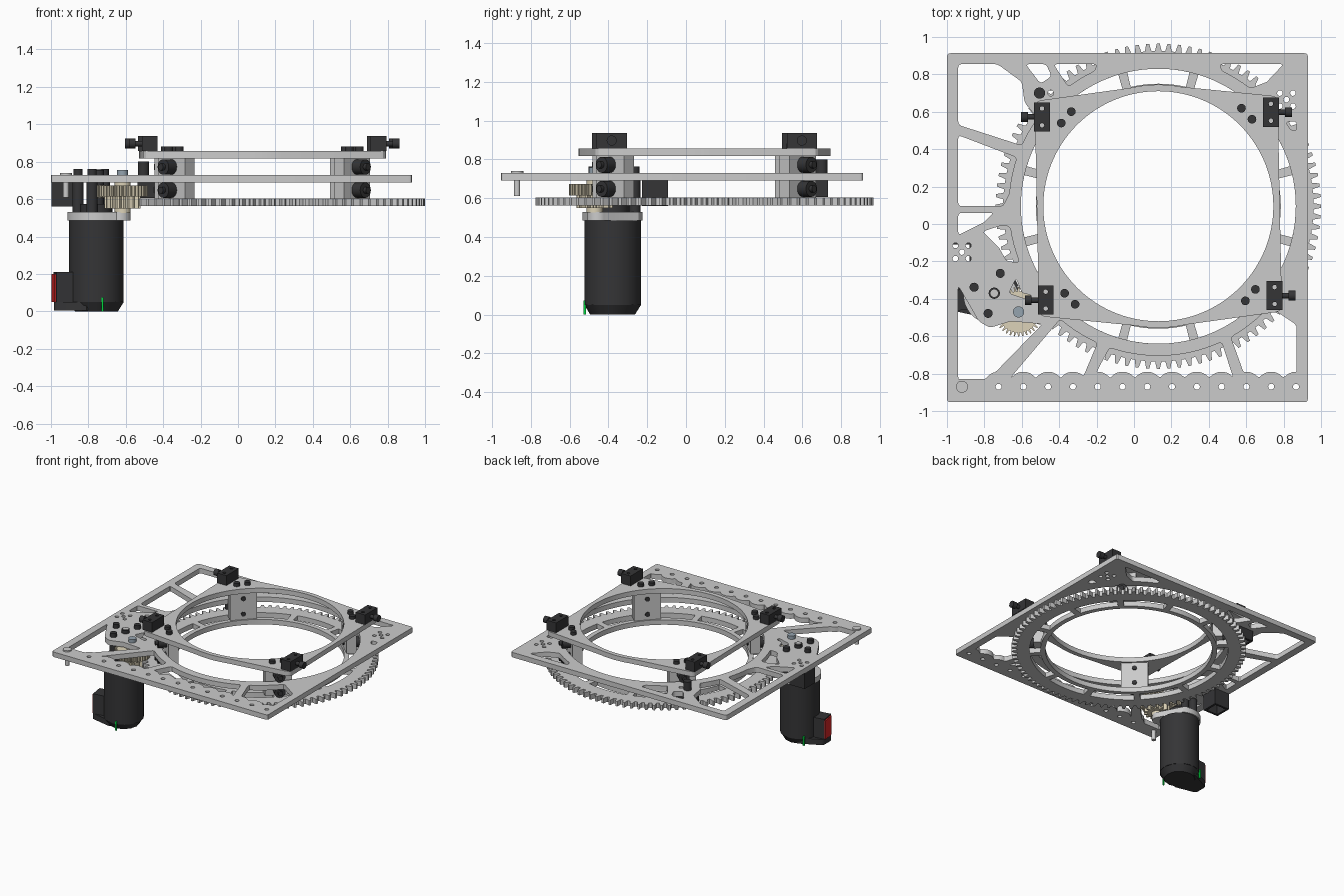
import bpy, bmesh
from math import sin, cos, radians, pi, sqrt
from mathutils import Vector, Matrix

if "Cube" in bpy.data.objects:
    bpy.data.objects.remove(bpy.data.objects["Cube"])

C = Vector((0.13, 0.095))          # axis of the turntable
TILT = 0.02                        # slight rotation of the upper turntable


def material(name, rgb):
    m = bpy.data.materials.new(name)
    m.diffuse_color = (*rgb, 1)
    m.use_nodes = True
    m.node_tree.nodes["Principled BSDF"].inputs["Base Color"].default_value = m.diffuse_color
    return m


BLACK = material("black", (0.035, 0.035, 0.037))
CREAM = material("cream", (0.72, 0.65, 0.48))
RED = material("red", (0.7, 0.02, 0.02))
GREEN = material("green", (0.0, 0.7, 0.05))
STEEL = material("blue_steel", (0.3, 0.37, 0.43))
LIGHT = material("light_grey", (0.62, 0.62, 0.62))


def add(name, mesh, mat=None):
    o = bpy.data.objects.new(name, mesh)
    bpy.context.collection.objects.link(o)
    if mat:
        mesh.materials.clear()
        mesh.materials.append(mat)
    return o


def arc(r, a0, a1, c=C, n=None):
    n = n or max(3, int(abs(a1 - a0) / 3))
    return [(c[0] + r * cos(radians(a0 + (a1 - a0) * i / n)),
             c[1] + r * sin(radians(a0 + (a1 - a0) * i / n))) for i in range(n + 1)]


def circle(x, y, r, n=20):
    return arc(r, 0, 360, (x, y), n)[:-1]


def rounded(pts, r=0.02):
    """Round the sharp corners of a closed outline."""
    out, P = [], [Vector(p) for p in pts]
    for i, p in enumerate(P):
        a, b = P[i - 1] - p, P[(i + 1) % len(P)] - p
        if a.length < 1e-5 or b.length < 1e-5 or a.angle(b) > 2.7:
            out.append(p)
            continue
        s, e = p + a.normalized() * min(r, a.length * .4), p + b.normalized() * min(r, b.length * .4)
        out += [s * (1 - t) ** 2 + p * 2 * t * (1 - t) + e * t * t for t in (0, .33, .67, 1)]
    return out


def flat(name, loops, z0, z1, mat=None):
    """Sheet part: first loop is the outline, the others are openings."""
    cu = bpy.data.curves.new(name, 'CURVE')
    cu.dimensions, cu.fill_mode, cu.extrude = '2D', 'BOTH', (z1 - z0) / 2
    for lp in loops:
        s = cu.splines.new('POLY')
        s.points.add(len(lp) - 1)
        for pt, p in zip(s.points, lp):
            pt.co = (p[0], p[1], 0, 1)
        s.use_cyclic_u = True
    tmp = bpy.data.objects.new(name + "_tmp", cu)
    bpy.context.collection.objects.link(tmp)
    dg = bpy.context.evaluated_depsgraph_get()
    me = bpy.data.meshes.new_from_object(tmp.evaluated_get(dg))
    bpy.data.objects.remove(tmp)
    bm = bmesh.new()
    bm.from_mesh(me)
    bmesh.ops.remove_doubles(bm, verts=bm.verts, dist=1e-5)
    bmesh.ops.recalc_face_normals(bm, faces=bm.faces)
    bm.to_mesh(me)
    bm.free()
    me.transform(Matrix.Translation((0, 0, (z0 + z1) / 2)))
    return add(name, me, mat)


def rod(name, p0, p1, r, mat=None, r2=None, n=28):
    p0, p1 = Vector(p0), Vector(p1)
    d = p1 - p0
    bm = bmesh.new()
    bmesh.ops.create_cone(bm, cap_ends=True, segments=n, radius1=r, radius2=r2 or r, depth=d.length,
                          matrix=Matrix.Translation((p0 + p1) / 2) @ d.to_track_quat('Z', 'Y').to_matrix().to_4x4())
    me = bpy.data.meshes.new(name)
    bm.to_mesh(me)
    bm.free()
    return add(name, me, mat)


def post(name, x, y, z0, z1, r, mat=None, **k):
    return rod(name, (x, y, z0), (x, y, z1), r, mat, **k)


def box(name, c, size, mat=None, rot=0):
    bm = bmesh.new()
    bmesh.ops.create_cube(bm, size=1, matrix=Matrix.Translation(c) @ Matrix.Rotation(rot, 4, 'Z')
                          @ Matrix.Diagonal((*size, 1)))
    me = bpy.data.meshes.new(name)
    bm.to_mesh(me)
    bm.free()
    return add(name, me, mat)


def teeth(c, root, tip, n):
    return [(c[0] + r * cos((i + k) * 2 * pi / n), c[1] + r * sin((i + k) * 2 * pi / n))
            for i in range(n) for k, r in ((-.32, root), (-.14, tip), (.14, tip), (.32, root))]


# Base plate: scalloped bottom band, lightening openings and holes
holes_x = [-0.724 + 0.1325 * k for k in range(13)]


def scallop(x0, x1):
    n = max(2, int(abs(x1 - x0) / 0.012))
    pts = []
    for i in range(n + 1):
        x = x0 + (x1 - x0) * i / n
        d = min(abs(x - h) for h in holes_x)
        pts.append((x, max(-0.83, -0.87 + sqrt(max(0, 0.0064 - d * d)))))
    return pts


openings = [
    [(-.94, .855), (-.73, .855), (-.60, .76), (-.585, .65)] + arc(.8, 144, 156) + [(-.94, .53)],
    [(-.94, .475)] + arc(.8, 161, 175) + [(-.70, .095), (-.94, .095)],
    [(-.94, .06), (-.75, .06), (-.80, .01), (-.94, -.06)],
    [(-.81, -.04), (-.70, -.005)] + arc(.8, 188, 202) + [(-.68, -.20), (-.72, -.13)],
    [(-.67, -.37), (-.63, -.29), (-.60, -.37), (-.545, -.38), (-.55, -.41)],
    [(-.94, -.33), (-.83, -.52), (-.77, -.555), (-.66, -.52), (-.49, -.535)] + scallop(-.74, -.94),
    arc(.8, 229, 246) + scallop(-.27, -.66),
    arc(.8, 251, 295) + scallop(.53, -.20),
    arc(.8, 299, 318) + [(.78, -.48), (.87, -.54)] + scallop(.87, .585),
    [(.46, .855), (.80, .855), (.71, .76)] + arc(.8, 52, 65),
    [(-.43, .855), (-.20, .855)] + arc(.8, 115, 127),
    [(-.58, .855), (-.47, .855), (-.44, .79), (-.50, .75)],
    [(.81, .545), (.87, .55), (.87, .50), (.84, .50)],
]
dice = [(0, 0), (.035, .035), (-.035, .035), (.035, -.035), (-.035, -.035)]
round_holes = [circle(x, -.87, .016) for x in holes_x] + [circle(-.445, .70, .016)]
round_holes += [circle(cx + x, cy + y, .015, 14) for cx, cy in ((-.92, -.15), (.815, .665)) for x, y in dice]
flat("base_plate", [rounded([(-1, -.953), (.93, -.953), (.93, .913), (-1, .913)]), arc(.735, 0, 357, n=119)]
     + [rounded(o) for o in openings] + round_holes, .69, .73)

# Large ring gear with short spokes between rim and inner ring
gaps = [arc(.735, a + 1.9, a + 28.1) + arc(.655, a + 28, a + 2) for a in range(15, 375, 30)]
flat("ring_gear", [teeth(C, .83, .87, 96), arc(.618, 0, 357, n=119)] + gaps, .563, .603)

# Upper turntable plate
R = Matrix.Rotation(TILT, 2)


def local(x, y):
    return C + R @ Vector((x, y))


outline = []
for a, s in ((0, 1), (90, 1), (180, 1), (270, 1)):
    half = 3 if a % 180 == 0 else 12
    outline += [R @ (Vector(p)) + C for p in arc(.65, a - half, a + half, (0, 0), 8)]
    sx, sy = (1, 1) if a == 0 else (-1, 1) if a == 90 else (-1, -1) if a == 180 else (1, -1)
    outline.append(local(.65 * sx, .575 * sy))
flat("upper_plate", [rounded(outline, .035), arc(.615, 0, 357, n=119)], .818, .857)

# Four corner stations: clamp, side screw, plate screws, bearing block and rollers
for sx in (-1, 1):
    for sy in (-1, 1):
        x, y = local(.612 * sx, .49 * sy)
        flat("corner_clamp", [[(x + a, y + b) for a, b in ((-.042, -.078), (.042, -.078), (.042, .078), (-.042, .078))],
                              circle(x, y + .045, .012, 12), circle(x, y - .045, .012, 12)], .857, .937, BLACK)
        rod("clamp_screw", (x, y, .897), (x + sx * .08, y, .897), .015, BLACK)
        rod("clamp_screw_head", (x + sx * .075, y, .897), (x + sx * .112, y, .897), .026, BLACK)
        for u, v in ((.51, .455), (.455, .515)):
            px, py = local(u * sx, v * sy)
            post("plate_screw", px, py, .85, .882, .023, BLACK)
        d = (R @ Vector((sx, sy))).normalized()
        ang = Vector((1, 0)).angle_signed(d) * -1
        b = C + d * .665
        box("bearing_block", (b.x, b.y, .71), (.075, .2, .218), None, ang)
        for z in (.772, .648):
            p, q, e = C + d * .62, C + d * .765, C + d * .785
            rod("roller_axle", (*p, z), (*e, z), .018, BLACK)
            rod("roller", (*(C + d * .70), z), (*q, z), .041, BLACK)

# Motor body, base and connector
mx, my = -.757, -.378
post("motor_base", mx, my, 0, .05, .115, BLACK, r2=.146, n=12)
post("motor_body", mx, my, .05, .485, .146, BLACK, n=48)
flat("motor_foot", [rounded([(-.985, -.46), (-.80, -.50), (-.80, -.26), (-.985, -.35)])], .004, .05, BLACK)
box("connector_block", (-.925, -.405, .13), (.11, .11, .16), BLACK, .15)
box("connector_red_cap", (-.982, -.41, .125), (.014, .10, .15), RED, .15)
box("green_mark_front", (-.725, -.522, .037), (.01, .012, .074), GREEN)
box("green_mark_back", (-.865, -.272, .037), (.012, .012, .074), GREEN)

# Gear housing flange, standoffs and screws
flange = arc(.155, 60, 285, (mx, my)) + arc(.055, 250, 400, (-.63, -.455))
flat("motor_flange", [flange], .485, .53, LIGHT)
post("motor_neck", mx, my, .53, .575, .085, BLACK)
for x, y in ((-.855, -.338), (-.715, -.264), (-.78, -.478)):
    post("motor_standoff", x, y, .53, .69, .03, BLACK)
    post("motor_screw", x, y, .73, .762, .024, BLACK)
post("motor_shaft", -.747, -.37, .53, .757, .03, BLACK)
post("motor_shaft_end", -.747, -.37, .757, .76, .02)

# Two-stage cream gear train
g = (-.617, -.47)
flat("motor_pinion", [teeth((-.747, -.37), .03, .045, 12)], .61, .675, CREAM)
flat("idler_large_gear", [teeth(g, .11, .132, 36)], .615, .672, CREAM)
flat("idler_small_gear", [teeth(g, .07, .096, 14)], .55, .615, CREAM)
post("idler_hub", *g, .525, .69, .042, CREAM)
post("idler_bolt_head", *g, .73, .757, .03, STEEL, n=24)

# Square tube sockets beneath the plate, end stop post and loose corner screw
for x, y, z0 in ((-.93, -.16, .56), (-.47, .665, .606)):
    sq = lambda h: [(x - h, y - h), (x + h, y - h), (x + h, y + h), (x - h, y + h)]
    flat("square_socket", [sq(.067), sq(.05)], z0, .69, BLACK)
post("end_stop_post", -.505, .70, .73, .80, .03, BLACK)
post("corner_screw", -.92, -.87, .61, .73, .016)
post("corner_screw_head", -.92, -.87, .73, .74, .032)

# Smooth curved walls, keep edges crisp
for o in bpy.context.collection.objects:
    o.select_set(True)
    bpy.context.view_layer.objects.active = o
bpy.ops.object.shade_smooth_by_angle(angle=radians(30))
